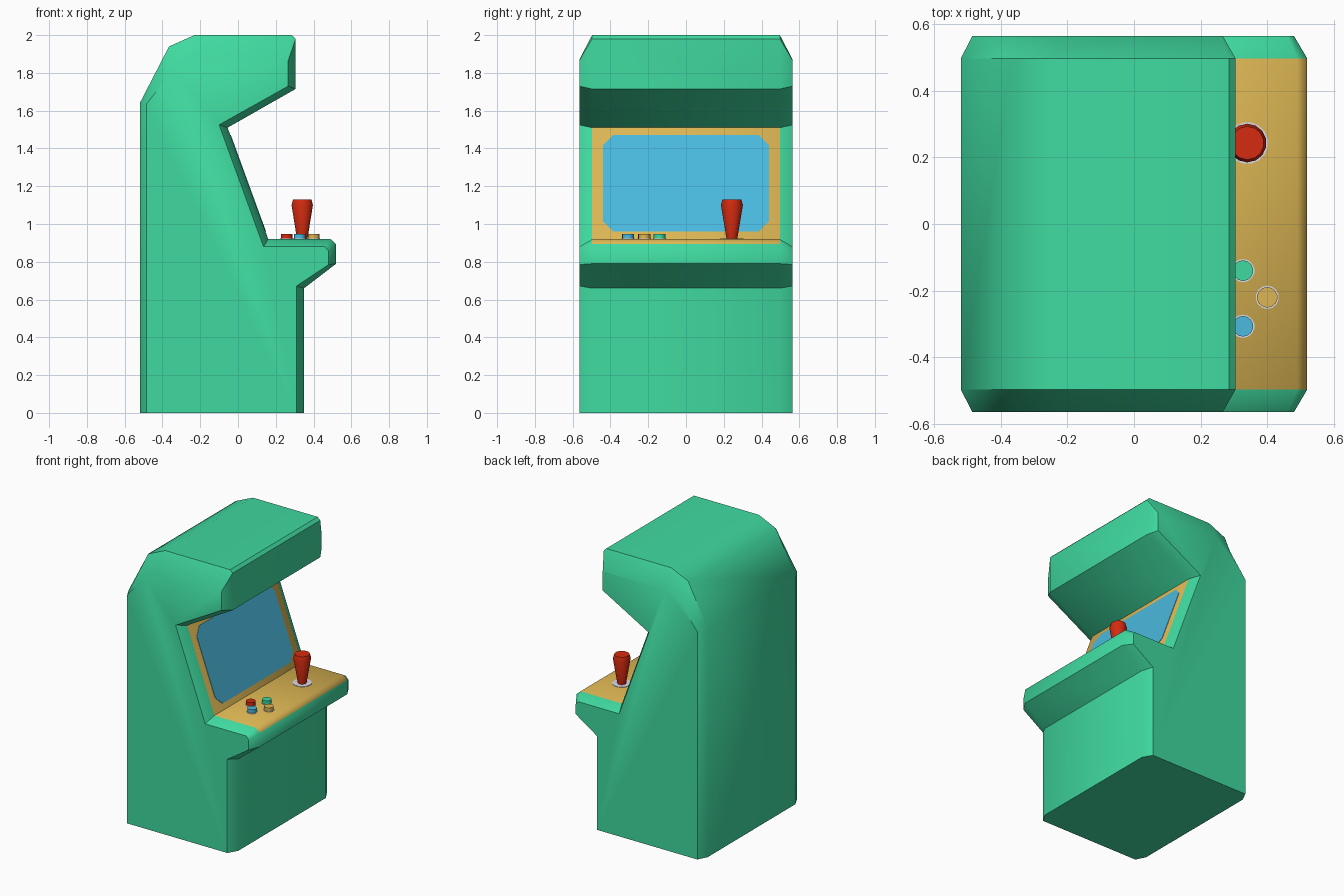
import bpy, bmesh, math
from mathutils import Vector

if "Cube" in bpy.data.objects:
    bpy.data.objects.remove(bpy.data.objects["Cube"])


def material(name, rgb):
    m = bpy.data.materials.new(name)
    m.diffuse_color = (*rgb, 1)
    m.use_nodes = True
    m.node_tree.nodes["Principled BSDF"].inputs["Base Color"].default_value = m.diffuse_color
    return m


GREEN = material("cabinet green", (0.05, 0.70, 0.35))
GOLD = material("panel gold", (0.72, 0.47, 0.088))
BLUE = material("screen blue", (0.07, 0.49, 0.74))
RED = material("control red", (0.66, 0.024, 0.005))
PALE = material("trim pale grey", (0.72, 0.70, 0.80))


def finish(name, bm, mats, angle=40):
    bmesh.ops.recalc_face_normals(bm, faces=bm.faces)
    me = bpy.data.meshes.new(name)
    bm.to_mesh(me)
    bm.free()
    ob = bpy.data.objects.new(name, me)
    bpy.context.collection.objects.link(ob)
    for m in mats:
        me.materials.append(m)
    bpy.ops.object.select_all(action='DESELECT')
    ob.select_set(True)
    bpy.context.view_layer.objects.active = ob
    bpy.ops.object.shade_smooth_by_angle(angle=math.radians(angle))
    return ob


def bridge(bm, a, b):
    n = len(a)
    return [bm.faces.new((a[i], a[(i + 1) % n], b[(i + 1) % n], b[i])) for i in range(n)]


# Cabinet: side profile (x, z) with a smaller profile at each side for the bevel
outer = [(-.52, 0), (-.52, 1.64), (-.365, 1.94), (-.23, 2), (.285, 2), (.305, 1.98),
         (.305, 1.715), (-.055, 1.51), (.16, .92), (.49, .92), (.52, .893),
         (.52, .79), (.35, .66), (.35, 0)]
inset = [(-.485, 0), (-.485, 1.635), (-.35, 1.805), (-.235, 1.87), (.262, 1.87), (.266, 1.865),
         (.266, 1.73), (-.10, 1.525), (.135, .88), (.46, .88), (.48, .857),
         (.48, .785), (.31, .672), (.31, 0)]
bm = bmesh.new()
rings = [[bm.verts.new((x, y, z)) for x, z in prof]
         for y, prof in ((-.565, inset), (-.497, outer), (.497, outer), (.565, inset))]
strips = [bridge(bm, rings[i], rings[i + 1]) for i in range(3)]
for i in (7, 8, 9):          # screen surround, control deck and its front lip
    strips[1][i].material_index = 1
bm.faces.new(rings[0])
bm.faces.new(rings[3])
finish("cabinet", bm, [GREEN, GOLD])

# Screen: thin clipped-corner plate lying on the sloping panel
top, low = Vector((-.055, 0, 1.51)), Vector((.16, 0, .92))
slope = low - top
normal = Vector((-slope.z, 0, slope.x)).normalized()
w, z0, z1, c = .44, .96, 1.47, .055
shape = [(-w + c, z0), (w - c, z0), (w, z0 + c), (w, z1 - c),
         (w - c, z1), (-w + c, z1), (-w, z1 - c), (-w, z0 + c)]
bm = bmesh.new()
loops = []
for lift in (-.002, .003):
    loop = []
    for y, z in shape:
        p = top + slope * ((z - top.z) / slope.z) + normal * lift
        loop.append(bm.verts.new((p.x, y, p.z)))
    loops.append(loop)
bridge(bm, *loops)
for loop in loops:
    bm.faces.new(loop)
finish("screen", bm, [BLUE])


def turned(name, x, y, profile, mat, sides):
    """Solid of revolution about a vertical axis; profile is (radius, z)."""
    bm = bmesh.new()
    loops = [[bm.verts.new((x + r * math.cos(math.tau * (k + .5) / sides),
                            y + r * math.sin(math.tau * (k + .5) / sides), z))
              for k in range(sides)] for r, z in profile]
    for a, b in zip(loops, loops[1:]):
        bridge(bm, a, b)
    bm.faces.new(loops[0])
    bm.faces.new(loops[-1])
    return finish(name, bm, [mat])


# Joystick on its base disc
turned("joystick_base", .34, .243, [(.063, .915), (.063, .923)], PALE, 16)
turned("joystick", .34, .243, [(.028, .918), (.058, 1.10), (.05, 1.13)], RED, 14)

# Diamond of four buttons, each with a pale collar
for name, x, y, mat in (("red", .257, -.222, RED), ("gold", .40, -.22, GOLD),
                        ("green", .327, -.14, GREEN), ("blue", .327, -.307, BLUE)):
    turned(name + "_button_collar", x, y, [(.035, .915), (.035, .923)], PALE, 14)
    turned(name + "_button", x, y, [(.031, .918), (.031, .948)], mat, 14)
